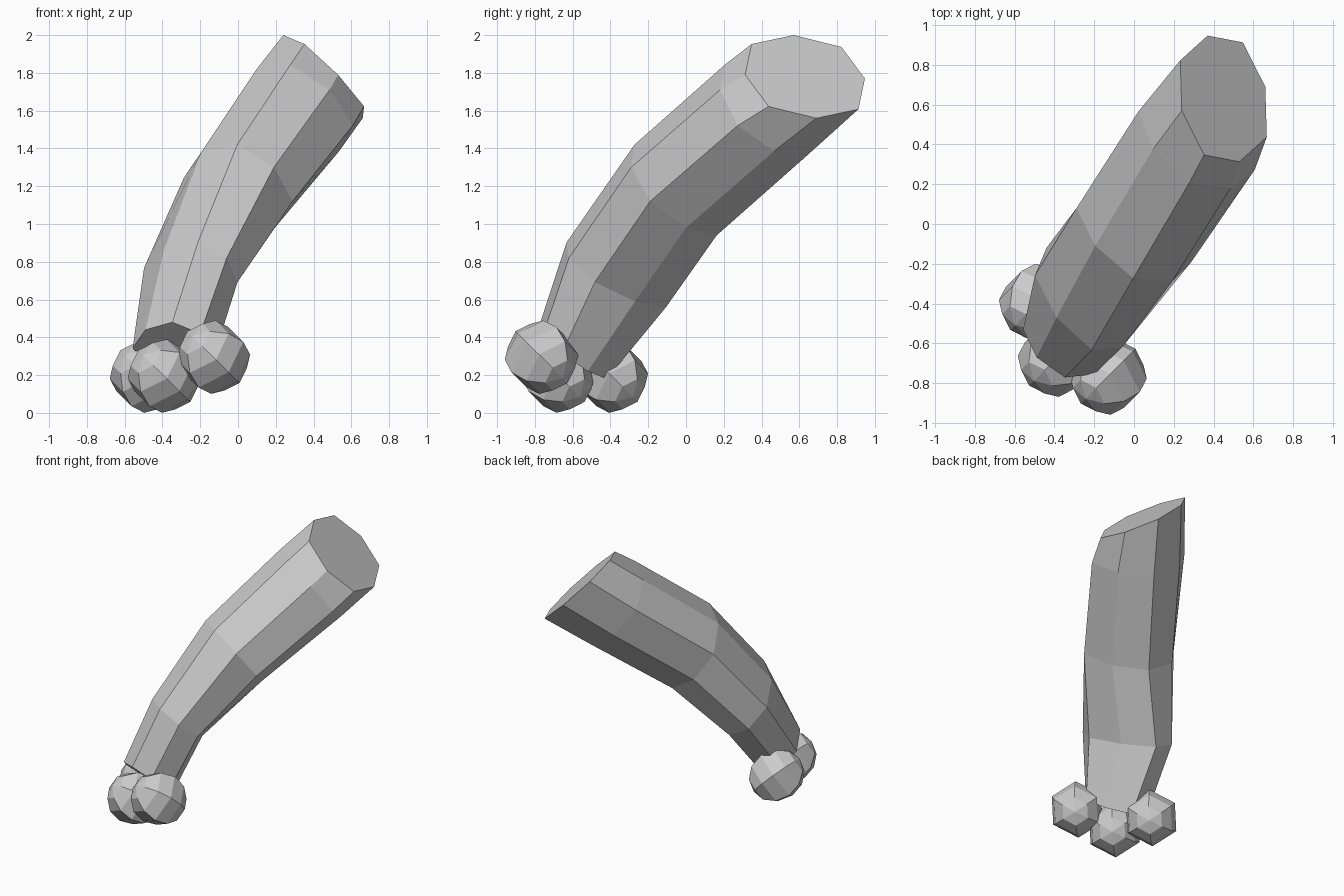
import bpy, bmesh, math
from mathutils import Vector, Matrix

if "Cube" in bpy.data.objects:
    bpy.data.objects.remove(bpy.data.objects["Cube"])


def finish(bm, name):
    bmesh.ops.recalc_face_normals(bm, faces=bm.faces)
    mesh = bpy.data.meshes.new(name)
    bm.to_mesh(mesh)
    bm.free()
    obj = bpy.data.objects.new(name, mesh)
    bpy.context.collection.objects.link(obj)
    return obj


# Limb: eight-sided rounded-square sections, each (centre, half axis u, half axis v)
sections = [
    ((0.45, 0.63, 1.78), (-0.08, 0.317, -0.01), (0.21, 0.06, -0.22)),
    ((0.315, 0.42, 1.60), (-0.17, 0.24, -0.11), (0.22, 0.045, -0.215)),
    ((0.0, -0.055, 1.18), (-0.19, 0.235, -0.12), (0.195, 0.055, -0.20)),
    ((-0.25, -0.37, 0.73), (-0.19, 0.25, -0.09), (0.14, 0.10, -0.14)),
    ((-0.34, -0.595, 0.33), (-0.14, 0.16, -0.09), (0.15, 0.075, -0.11)),
]
K = 0.75  # corner fullness of a section
corners = [(1, 0), (K, K), (0, 1), (-K, K), (-1, 0), (-K, -K), (0, -1), (K, -K)]

bm = bmesh.new()
rings = [[bm.verts.new(Vector(c) + a * Vector(u) + b * Vector(v)) for a, b in corners]
         for c, u, v in sections]
for r0, r1 in zip(rings, rings[1:]):
    for i in range(8):
        j = (i + 1) % 8
        bm.faces.new((r0[i], r0[j], r1[j], r1[i]))
bm.faces.new(rings[0])
bm.faces.new(rings[-1])
finish(bm, "limb")

# Toes: six-sided faceted balls, all tilted the same way
axis = Vector((0.58, 0.58, -0.57)).normalized()
side = Vector((-1, 1, 0)).normalized()
tilt = Matrix((side, axis.cross(side), axis)).transposed().to_4x4()
toes = {
    "toe_right": (-0.13, -0.765, 0.295),
    "toe_middle": (-0.39, -0.675, 0.195),
    "toe_left": (-0.485, -0.395, 0.195),
}
for name, centre in toes.items():
    bm = bmesh.new()
    bmesh.ops.create_uvsphere(bm, u_segments=6, v_segments=6, radius=0.195,
                              matrix=Matrix.Translation(centre) @ tilt)
    finish(bm, name)
